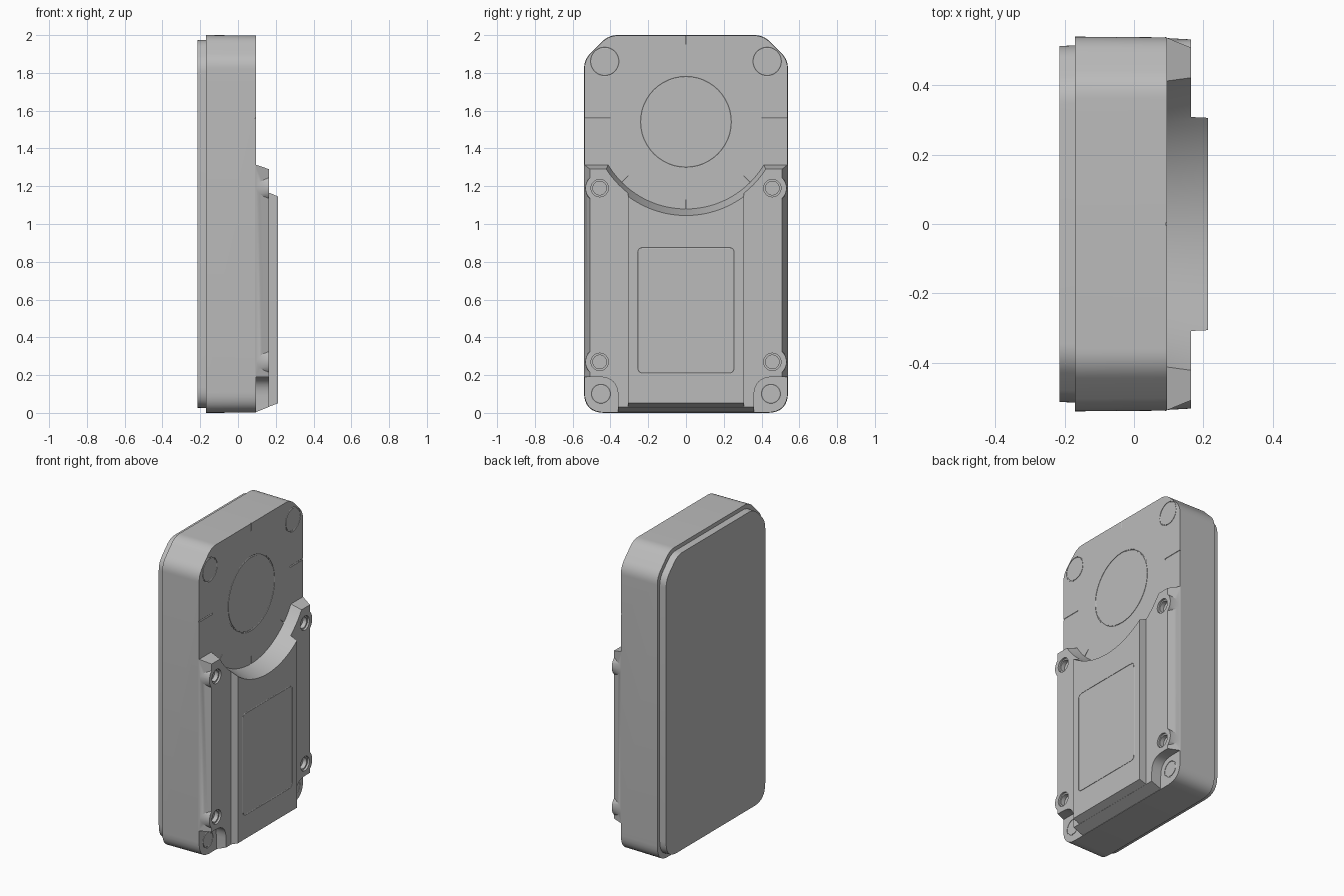
import bpy
import bmesh
from math import sin, cos, pi
from mathutils import Vector

old = bpy.data.objects.get("Cube")
if old:
    bpy.data.objects.remove(old, do_unlink=True)

grey = bpy.data.materials.new("plain_grey")
grey.use_nodes = True
colour = (0.5, 0.5, 0.5, 1)
grey.diffuse_color = colour
grey.node_tree.nodes["Principled BSDF"].inputs["Base Color"].default_value = colour


def rounded(corners, steps=8):
    """Outline in (y, z) from corners given as (y, z, rounding length)."""
    pts = []
    for i, (y, z, r) in enumerate(corners):
        p = Vector((y, z))
        if r == 0:
            pts.append(p)
            continue
        a = p + (Vector(corners[i - 1][:2]) - p).normalized() * r
        b = p + (Vector(corners[(i + 1) % len(corners)][:2]) - p).normalized() * r
        for k in range(steps + 1):
            t = k / steps
            pts.append(a.lerp(p, t).lerp(p.lerp(b, t), t))
    return pts


def circle(y, z, r, n=48):
    return [Vector((y + r * cos(2 * pi * k / n), z + r * sin(2 * pi * k / n))) for k in range(n)]


def box(y, z0, z1, r=0):
    return rounded([(-y, z0, r), (y, z0, r), (y, z1, r), (-y, z1, r)])


def loft(name, x0, loop0, x1, loop1=None):
    """Solid between two outlines of equal length, along x."""
    bm = bmesh.new()
    ends = [[bm.verts.new((x, *p)) for p in loop]
            for x, loop in ((x0, loop0), (x1, loop1 or loop0))]
    for ring in ends:
        bm.faces.new(ring)
    n = len(loop0)
    for i in range(n):
        j = (i + 1) % n
        bm.faces.new((ends[0][i], ends[0][j], ends[1][j], ends[1][i]))
    bmesh.ops.recalc_face_normals(bm, faces=bm.faces)
    mesh = bpy.data.meshes.new(name)
    bm.to_mesh(mesh)
    bm.free()
    mesh.materials.append(grey)
    ob = bpy.data.objects.new(name, mesh)
    bpy.context.collection.objects.link(ob)
    return ob


def activate(ob):
    bpy.ops.object.select_all(action='DESELECT')
    ob.select_set(True)
    bpy.context.view_layer.objects.active = ob


def combine(target, tool, operation='DIFFERENCE'):
    activate(target)
    mod = target.modifiers.new("combine", 'BOOLEAN')
    mod.operation, mod.object, mod.solver = operation, tool, 'EXACT'
    bpy.ops.object.modifier_apply(modifier=mod.name)
    bpy.data.objects.remove(tool, do_unlink=True)


def groove(target, x, path, closed=True, width=0.005):
    """Engrave a thin line along a path of (y, z) points."""
    curve = bpy.data.curves.new("groove", 'CURVE')
    curve.dimensions = '3D'
    curve.bevel_depth, curve.bevel_resolution = width, 1
    curve.use_fill_caps = True
    line = curve.splines.new('POLY')
    line.points.add(len(path) - 1)
    for point, p in zip(line.points, path):
        point.co = (x, *p, 1)
    line.use_cyclic_u = closed
    tool = bpy.data.objects.new("groove", curve)
    bpy.context.collection.objects.link(tool)
    activate(tool)
    bpy.ops.object.convert(target='MESH')
    combine(target, bpy.context.view_layer.objects.active)


def case_outline(inset=0.0):
    w, top, bottom = 0.54 - inset, 2 - inset, inset
    cut = 0.13 - inset * 0.4
    half = [(w, bottom, 0.11), (w, top - cut, 0.05), (w - cut, top, 0.05)]
    return rounded(half + [(-y, z, r) for y, z, r in reversed(half)])


FACE, LEDGE, CROWN = 0.095, 0.165, 0.213
ARC_Z = 1.56

# Main case and the thinner cover plate on the -x side
case = loft("main_case", -0.17, case_outline(), FACE, case_outline(0.002))
cover = loft("cover_plate", -0.215, case_outline(0.027), -0.165, case_outline(0.025))

# Engraved ring, radial ticks and corner circles on the case
groove(case, FACE, circle(0, ARC_Z - 0.02, 0.24))
ticks = [(0, 0.4, 0.56), (180, 0.4, 0.56), (90, 0.39, 0.46),
         (225, 0.43, 0.5), (270, 0.43, 0.5), (315, 0.43, 0.5)]
for angle, inner, outer in ticks:
    a = angle * pi / 180
    groove(case, FACE, [(r * cos(a), ARC_Z + r * sin(a)) for r in (inner, outer)], False)
for side in (-1, 1):
    groove(case, FACE, circle(side * 0.43, 1.86, 0.075, 32))
    groove(case, FACE, circle(side * 0.45, 0.1, 0.05, 32))

# Raised housing: sloped ledge, central block and four screw bosses
housing = loft("raised_housing", 0.09, box(0.539, 0.002, 1.315), LEDGE, box(0.508, 0.032, 1.29))
block = loft("block", 0.09, box(0.312, 0.003, 1.3), CROWN, box(0.306, 0.052, 1.3))
combine(housing, block, 'UNION')
screws = [(side * 0.457, z) for side in (-1, 1) for z in (0.27, 1.19)]
for y, z in screws:
    boss = loft("boss", 0.092, circle(y, z, 0.079), LEDGE, circle(y, z, 0.075))
    combine(housing, boss, 'UNION')

# Screw holes with a wider mouth
for y, z in screws:
    combine(housing, loft("hole", 0.125, circle(y, z, 0.036), 0.2))
    combine(housing, loft("mouth", 0.152, circle(y, z, 0.046), 0.2))

# Conical scoop across the top of the housing
scoop = loft("scoop", 0.08, circle(0, ARC_Z, 0.476, 128), 0.25, circle(0, ARC_Z, 0.526, 128))
combine(housing, scoop)

# Rounded notches at the bottom corners
for s in (-1, 1):
    notch = rounded([(s * 0.36, -0.1, 0), (s * 0.7, -0.1, 0), (s * 0.7, 0.19, 0), (s * 0.36, 0.19, 0.1)])
    combine(housing, loft("notch", 0.08, notch, 0.3))

# Engraved label frame on the central block
frame = [(y, z + 0.21) for y, z in box(0.255, 0, 0.665, 0.03)]
groove(housing, CROWN, frame, width=0.004)

for ob in (case, cover, housing):
    activate(ob)
    bpy.ops.object.shade_smooth_by_angle(angle=pi / 6)
